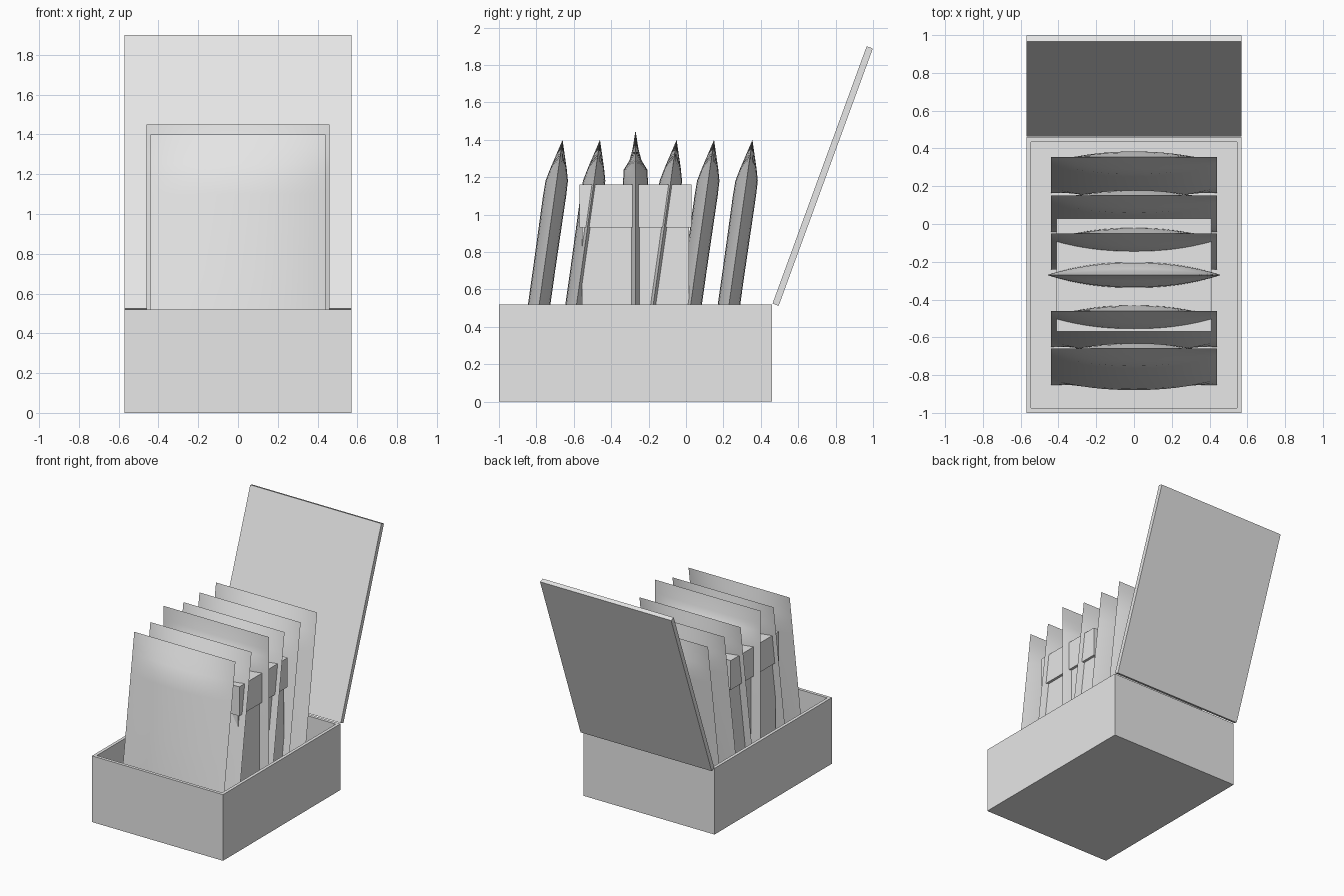
import bpy, bmesh, math
from mathutils import Matrix

if "Cube" in bpy.data.objects:
    bpy.data.objects.remove(bpy.data.objects["Cube"])

grey = bpy.data.materials.new("plain grey")
grey.diffuse_color = (0.8, 0.8, 0.8, 1)
grey.use_nodes = True
grey.node_tree.nodes["Principled BSDF"].inputs["Base Color"].default_value = grey.diffuse_color


def finish(bm, name, smooth=False):
    bmesh.ops.recalc_face_normals(bm, faces=bm.faces)
    me = bpy.data.meshes.new(name)
    bm.to_mesh(me)
    bm.free()
    me.materials.append(grey)
    ob = bpy.data.objects.new(name, me)
    bpy.context.collection.objects.link(ob)
    if smooth:
        bpy.ops.object.select_all(action='DESELECT')
        ob.select_set(True)
        bpy.context.view_layer.objects.active = ob
        bpy.ops.object.shade_smooth_by_angle(angle=math.radians(40))
    return ob


def block(name, x, y0, y1, z0, z1):
    bm = bmesh.new()
    bmesh.ops.create_cube(bm, size=1)
    bm.transform(Matrix.Translation((0, (y0 + y1) / 2, (z0 + z1) / 2))
                 @ Matrix.Diagonal((2 * x, y1 - y0, z1 - z0, 1)))
    return finish(bm, name)


def packet(name, half_w, rows, y_top, slope):
    """Pillow shaped sachet: rows are (height, half thickness), pinched at its rim."""
    n = 24
    z_top = rows[-1][0]
    bm = bmesh.new()
    rings = []
    for z, t in rows:
        yc = y_top - slope * (z_top - z)
        front, back = [], []
        for i in range(n + 1):
            u = -math.cos(math.pi * i / n)
            d = t * (1 - abs(u) ** 2.2)
            v = bm.verts.new((half_w * u, yc - d, z))
            front.append(v)
            rim = i in (0, n) or t == 0
            back.append(v if rim else bm.verts.new((half_w * u, yc + d, z)))
        rings.append((front, back))
    for lower, upper in zip(rings, rings[1:]):
        for a, b in zip(lower, upper):
            for i in range(n):
                bm.faces.new((a[i], a[i + 1], b[i + 1], b[i]))
    return finish(bm, name, True)


# Open box: pull the inset top face down to form the cavity
bm = bmesh.new()
bmesh.ops.create_cube(bm, size=1)
bm.transform(Matrix.Translation((0, -0.27, 0.26)) @ Matrix.Diagonal((1.14, 1.46, 0.52, 1)))
top = max(bm.faces, key=lambda f: f.calc_center_median().z)
bmesh.ops.inset_region(bm, faces=[top], thickness=0.035)
cavity = bmesh.ops.extrude_face_region(bm, geom=[top])
bmesh.ops.translate(bm, vec=(0, 0, -0.485),
                    verts=[g for g in cavity["geom"] if isinstance(g, bmesh.types.BMVert)])
if top.is_valid:
    bmesh.ops.delete(bm, geom=[top], context='FACES_ONLY')
finish(bm, "box")

# Open lid leaning back from the rear edge
lid = block("lid", 0.57, -0.0175, 0.0175, 0, 1.465)
lid.location = (0, 0.479, 0.518)
lid.rotation_euler.x = -math.radians(20.1)

# Inner stand with a wider cap
block("stand", 0.39, -0.555, 0.015, 0.035, 0.93)
block("stand_cap", 0.41, -0.57, 0.03, 0.93, 1.16)

# Leaning sachets
lean_rows = [(0.05, 0), (0.13, 0.028), (0.25, 0.056), (0.32, 0.06), (0.7, 0.06),
             (1.1, 0.062), (1.18, 0.06), (1.25, 0.043), (1.33, 0.02), (1.4, 0)]
for k, y in enumerate((-0.66, -0.46, -0.05, 0.15, 0.355)):
    packet(f"leaning_sachet_{k + 1}", 0.44, lean_rows, y, 0.142)

# Upright sachet in the middle
packet("upright_sachet", 0.46,
       [(0, 0), (0.1, 0.03), (0.2, 0.062), (0.3, 0.068), (0.7, 0.068), (1.15, 0.068),
        (1.24, 0.063), (1.29, 0.032), (1.35, 0.016), (1.45, 0)], -0.27, 0)
